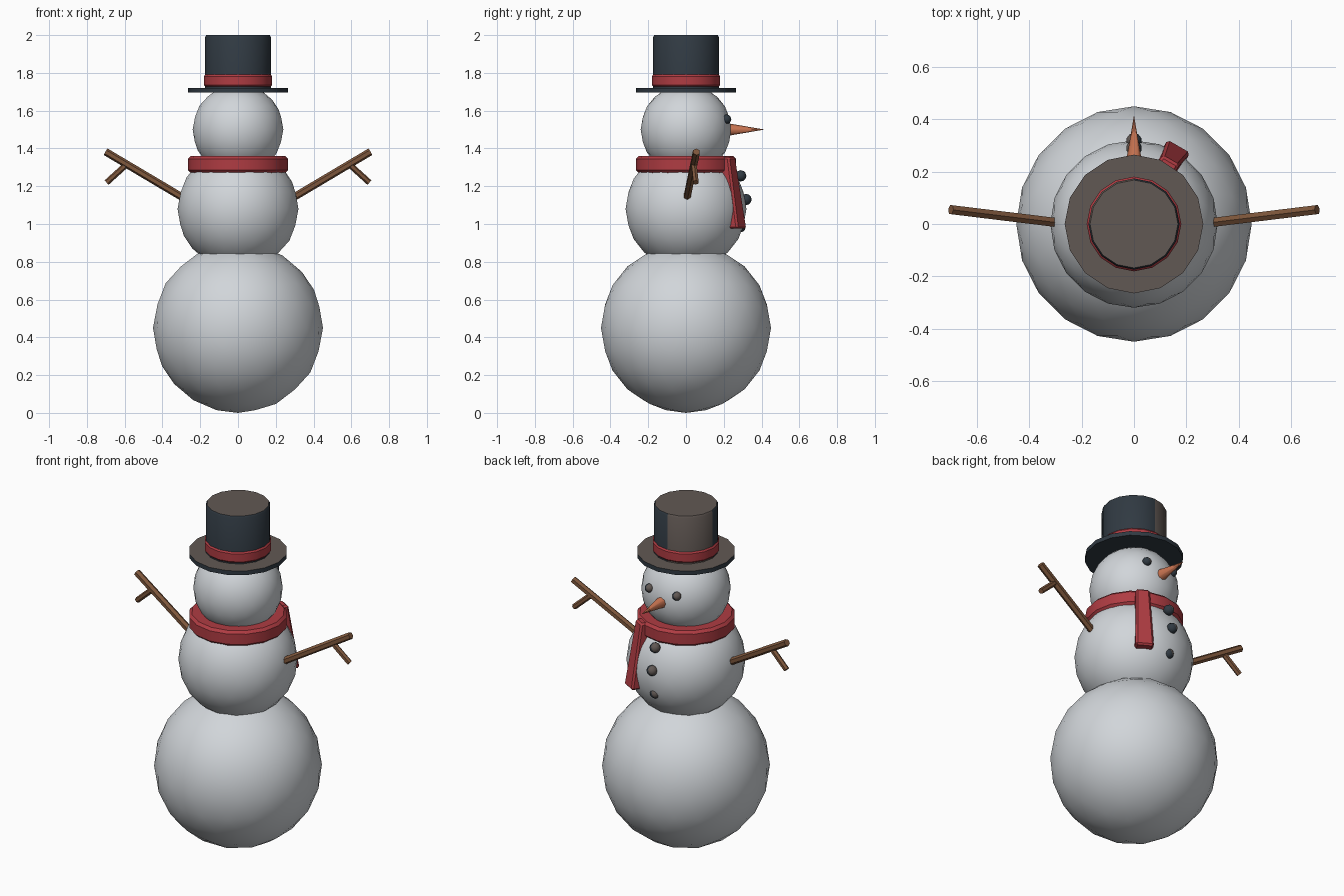
import bpy
import bmesh
import math
from mathutils import Vector, Matrix

cube = bpy.data.objects.get("Cube")
if cube:
    bpy.data.objects.remove(cube, do_unlink=True)


def material(name, rgb):
    mat = bpy.data.materials.new(name)
    mat.use_nodes = True
    mat.diffuse_color = (*rgb, 1)
    mat.node_tree.nodes["Principled BSDF"].inputs["Base Color"].default_value = (*rgb, 1)
    return mat


SNOW = material("snow", (0.64, 0.67, 0.70))
RED = material("scarf red", (0.43, 0.045, 0.055))
FELT = material("dark felt", (0.03, 0.042, 0.055))
ASH = material("warm ash", (0.12, 0.098, 0.088))
WOOD = material("twig brown", (0.21, 0.095, 0.045))
CARROT = material("carrot orange", (0.6, 0.18, 0.085))


def finish(name, bm, mats, smooth=40, rule=None):
    """Turn a bmesh into a named object, with an optional face colour rule."""
    bmesh.ops.recalc_face_normals(bm, faces=bm.faces)
    if rule:
        for f in bm.faces:
            f.material_index = int(rule(f))
    mesh = bpy.data.meshes.new(name)
    bm.to_mesh(mesh)
    bm.free()
    for m in mats:
        mesh.materials.append(m)
    obj = bpy.data.objects.new(name, mesh)
    bpy.context.collection.objects.link(obj)
    bpy.ops.object.select_all(action="DESELECT")
    obj.select_set(True)
    bpy.context.view_layer.objects.active = obj
    if smooth:
        bpy.ops.object.shade_smooth_by_angle(angle=math.radians(smooth))
    return obj


def ball(name, centre, radius, level, mats, rule=None):
    bm = bmesh.new()
    bmesh.ops.create_icosphere(bm, subdivisions=level, radius=radius,
                               matrix=Matrix.Translation(centre))
    return finish(name, bm, mats, 60, rule)


def rod(name, start, end, r1, r2, sides, mat, smooth=40):
    """Tapered rod between two points."""
    a, b = Vector(start), Vector(end)
    turn = (b - a).to_track_quat("Z", "Y").to_matrix().to_4x4()
    bm = bmesh.new()
    bmesh.ops.create_cone(bm, cap_ends=True, segments=sides, radius1=r1, radius2=r2,
                          depth=(b - a).length,
                          matrix=Matrix.Translation((a + b) / 2) @ turn)
    return finish(name, bm, [mat], smooth)


def lathe(name, profile, mats, rule=None, sides=16):
    """Revolve (radius, height) points around z and close both ends."""
    bm = bmesh.new()
    rings = []
    for r, z in profile:
        angles = [2 * math.pi * i / sides for i in range(sides)]
        rings.append([bm.verts.new((r * math.cos(t), r * math.sin(t), z)) for t in angles])
    for low, high in zip(rings, rings[1:]):
        for i in range(sides):
            j = (i + 1) % sides
            bm.faces.new((low[i], low[j], high[j], high[i]))
    bm.faces.new(rings[0])
    bm.faces.new(rings[-1])
    return finish(name, bm, mats, 35, rule)


# Snow body
ball("lower_body", (0, 0, 0.45), 0.45, 3, [SNOW])
ball("middle_body", (0, 0, 1.08), 0.32, 3, [SNOW])
ball("head", (0, 0, 1.5), 0.24, 3, [SNOW])


# Top hat: worn, warmer felt on the upward faces and one side of the crown
def worn(f):
    c = f.calc_center_median()
    azimuth = math.degrees(math.atan2(c.y, c.x))
    return f.normal.z > 0.6 or (f.normal.z > -0.1 and 100 < azimuth < 170 and c.xy.length < 0.2)


lathe("hat_brim", [(0.265, 1.695), (0.265, 1.72)], [FELT, ASH], worn)
lathe("hat_crown", [(0.174, 1.71), (0.174, 1.99), (0.168, 2.0)], [FELT, ASH], worn)
lathe("hat_band", [(0.172, 1.725), (0.181, 1.735), (0.181, 1.782), (0.172, 1.793)], [RED])

# Scarf wrap
lathe("scarf_wrap", [(0.25, 1.27), (0.265, 1.285), (0.265, 1.345), (0.25, 1.36)], [RED])

# Scarf tail hanging over the chest, leaning outwards toward its lower end
bm = bmesh.new()
bmesh.ops.create_cube(bm, size=1)
for v in bm.verts:
    low = v.co.z < 0
    x = v.co.x * (0.1 if low else 0.075)
    y = v.co.y * 0.065 + (0.312 if low else 0.25)
    v.co = Vector((x, y, 0.975 if low else 1.355))
bmesh.ops.bevel(bm, geom=bm.edges[:], offset=0.01, segments=1, affect="EDGES")
bmesh.ops.rotate(bm, verts=bm.verts, matrix=Matrix.Rotation(math.radians(-30), 3, "Z"))
finish("scarf_tail", bm, [RED], 30)


# Coal eyes and buttons
def sooty(f):
    return f.normal.dot(Vector((-0.6, 0.6, 0.5))) > 0.5


for side, label in ((1, "left"), (-1, "right")):
    ball(label + "_eye", (side * 0.09, 0.215, 1.555), 0.025, 2, [FELT, ASH], sooty)
for label, y, z in (("top", 0.29, 1.255), ("middle", 0.318, 1.13), ("bottom", 0.287, 0.985)):
    ball(label + "_button", (0, y, z), 0.03, 2, [FELT, ASH], sooty)

# Carrot nose
rod("nose", (0, 0.2, 1.5), (0, 0.41, 1.5), 0.037, 0.001, 8, CARROT, 50)

# Twig arms, each with a side twig
for side, label in ((1, "left"), (-1, "right")):
    rod(label + "_arm", (side * 0.25, 0, 1.115), (side * 0.7, 0.055, 1.382),
        0.02, 0.02, 6, WOOD, 0)
    rod(label + "_twig", (side * 0.59, 0.042, 1.315), (side * 0.695, 0.052, 1.22),
        0.016, 0.016, 6, WOOD, 0)
